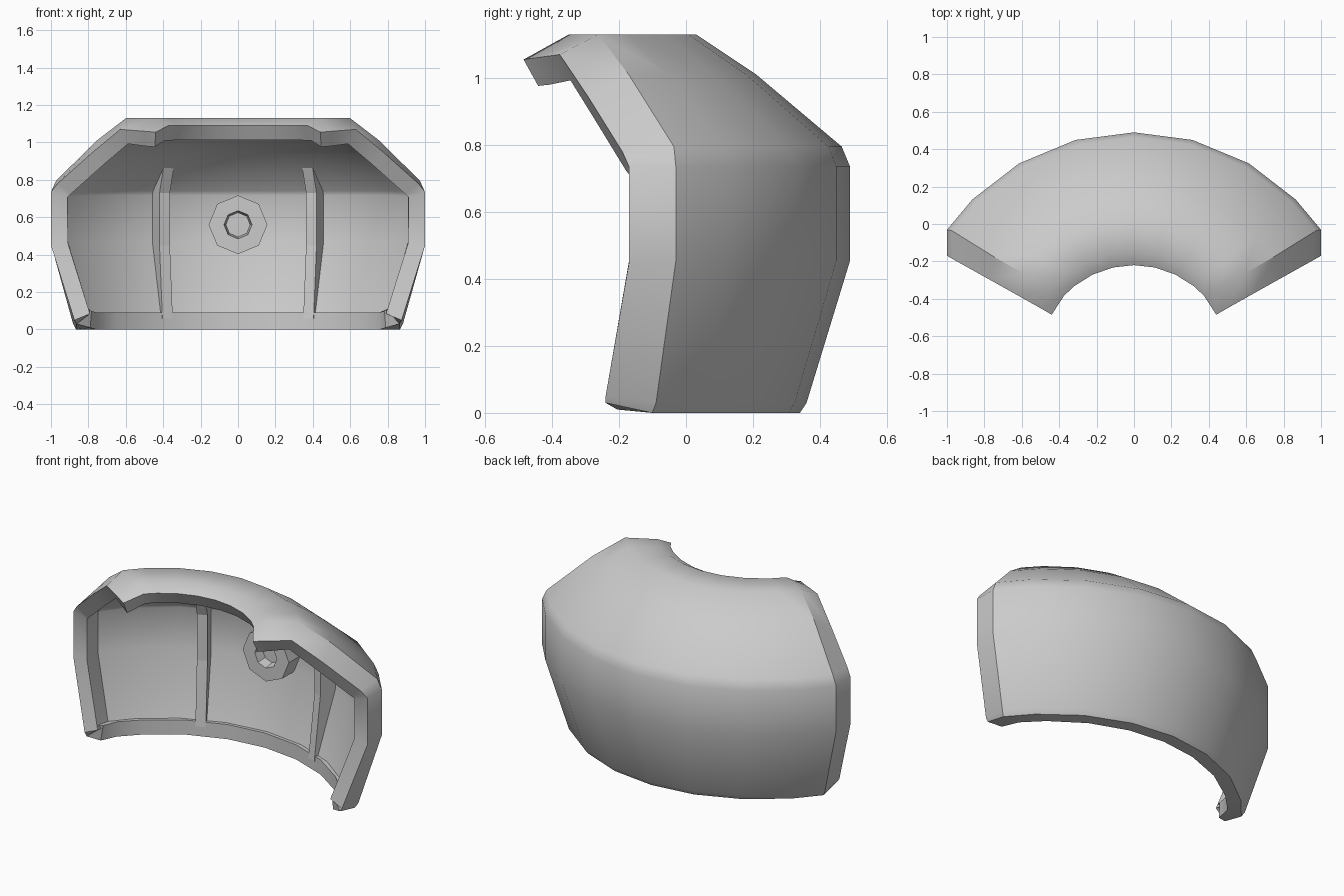
import bpy, bmesh, math
from mathutils import Vector

if "Cube" in bpy.data.objects:
    bpy.data.objects.remove(bpy.data.objects["Cube"])

CY = -0.73                      # y of the vertical axis the shell curves around
grey = bpy.data.materials.new("plain_grey")
grey.diffuse_color = (0.6, 0.6, 0.6, 1)
grey.use_nodes = True
grey.node_tree.nodes["Principled BSDF"].inputs["Base Color"].default_value = grey.diffuse_color


def polar(r, deg, z):
    a = math.radians(deg)
    return Vector((r * math.sin(a), CY + r * math.cos(a), z))


def make(name, bm, smooth=None):
    bmesh.ops.recalc_face_normals(bm, faces=bm.faces)
    me = bpy.data.meshes.new(name)
    bm.to_mesh(me)
    bm.free()
    ob = bpy.data.objects.new(name, me)
    bpy.context.collection.objects.link(ob)
    me.materials.append(grey)
    bpy.context.view_layer.objects.active = ob
    ob.select_set(True)
    if smooth:
        bpy.ops.object.shade_smooth_by_angle(angle=math.radians(smooth))
    ob.select_set(False)
    return ob


# Curved shell: radius, height, half sweep, then the end point x, y, z
ROWS = [
    (0.99, 0.00, 50, 0.79, -0.205, 0.01),
    (1.07, 0.00, 54, 0.862, -0.24, 0.03),
    (1.09, 0.03, 54, 0.875, -0.24, 0.05),
    (1.22, 0.455, 55, 1.0, -0.17, 0.45),
    (1.22, 0.735, 55, 1.0, -0.17, 0.735),
    (1.195, 0.795, 54.5, 0.965, -0.19, 0.78),
    (0.94, 1.01, 53.5, 0.78, -0.293, 0.945),
    (0.76, 1.13, 52, 0.63, -0.377, 1.07),
    (0.58, 1.13, 49, 0.50, -0.45, 1.06),
    (0.51, 1.09, 47, 0.44, -0.485, 1.055),
]
STEPS = [-1, -0.82, -0.55, -0.27, 0, 0.27, 0.55, 0.82, 1]
bm = bmesh.new()
grid = []
for r, z, sweep, ex, ey, ez in ROWS:
    pts = [polar(r, s * sweep, z) for s in STEPS]
    pts = [Vector((-ex, ey, ez))] + pts + [Vector((ex, ey, ez))]
    grid.append([bm.verts.new(p) for p in pts])
for lo, hi in zip(grid, grid[1:]):
    for i in range(len(lo) - 1):
        bm.faces.new((lo[i], lo[i + 1], hi[i + 1], hi[i]))
bmesh.ops.recalc_face_normals(bm, faces=bm.faces)
# Outward means away from the axis on the back wall
mid = min(bm.faces, key=lambda f: (f.calc_center_median() - Vector((0.1, 0.49, 0.6))).length)
outward = mid.normal.y > 0
me_flip = [] if outward else list(bm.faces)
if me_flip:
    bmesh.ops.reverse_faces(bm, faces=me_flip)
me = bpy.data.meshes.new("shell")
bm.to_mesh(me)
bm.free()
shell = bpy.data.objects.new("shell", me)
bpy.context.collection.objects.link(shell)
me.materials.append(grey)
sol = shell.modifiers.new("thickness", 'SOLIDIFY')
sol.thickness = 0.09
sol.offset = -1
sol.use_even_offset = True
bpy.context.view_layer.objects.active = shell
shell.select_set(True)
bpy.ops.object.modifier_apply(modifier="thickness")
bpy.ops.object.shade_smooth_by_angle(angle=math.radians(35))
shell.select_set(False)

# Pair of upright ribs on the inner wall
RIB = [(0.98, 0.06), (1.02, 0.45), (1.02, 0.73), (0.955, 0.89),
       (1.02, 0.89), (1.16, 0.74), (1.16, 0.45), (1.04, 0.06)]
for side, label in ((-1, "left"), (1, "right")):
    a = math.radians(22.6 * side)
    across = Vector((math.cos(a), -math.sin(a), 0)) * 0.03
    bm = bmesh.new()
    loops = [[bm.verts.new(polar(r, 22.6 * side, z) + across * k) for r, z in RIB]
             for k in (-1, 1)]
    bm.faces.new(loops[0])
    bm.faces.new(loops[1][::-1])
    for i in range(len(RIB)):
        j = (i + 1) % len(RIB)
        bm.faces.new((loops[0][i], loops[0][j], loops[1][j], loops[1][i]))
    make("inner_rib_" + label, bm)

# Eight-sided socket on the inner wall: radius, y
bm = bmesh.new()
rings = []
for r, y in ((0.157, 0.43), (0.157, 0.27), (0.075, 0.27), (0.065, 0.33)):
    rings.append([bm.verts.new((r * math.cos(k * math.pi / 4), y,
                                0.56 + r * math.sin(k * math.pi / 4))) for k in range(8)])
for a, b in zip(rings, rings[1:]):
    for i in range(8):
        j = (i + 1) % 8
        bm.faces.new((a[i], a[j], b[j], b[i]))
bm.faces.new(rings[0])
bm.faces.new(rings[-1])
make("socket", bm)
